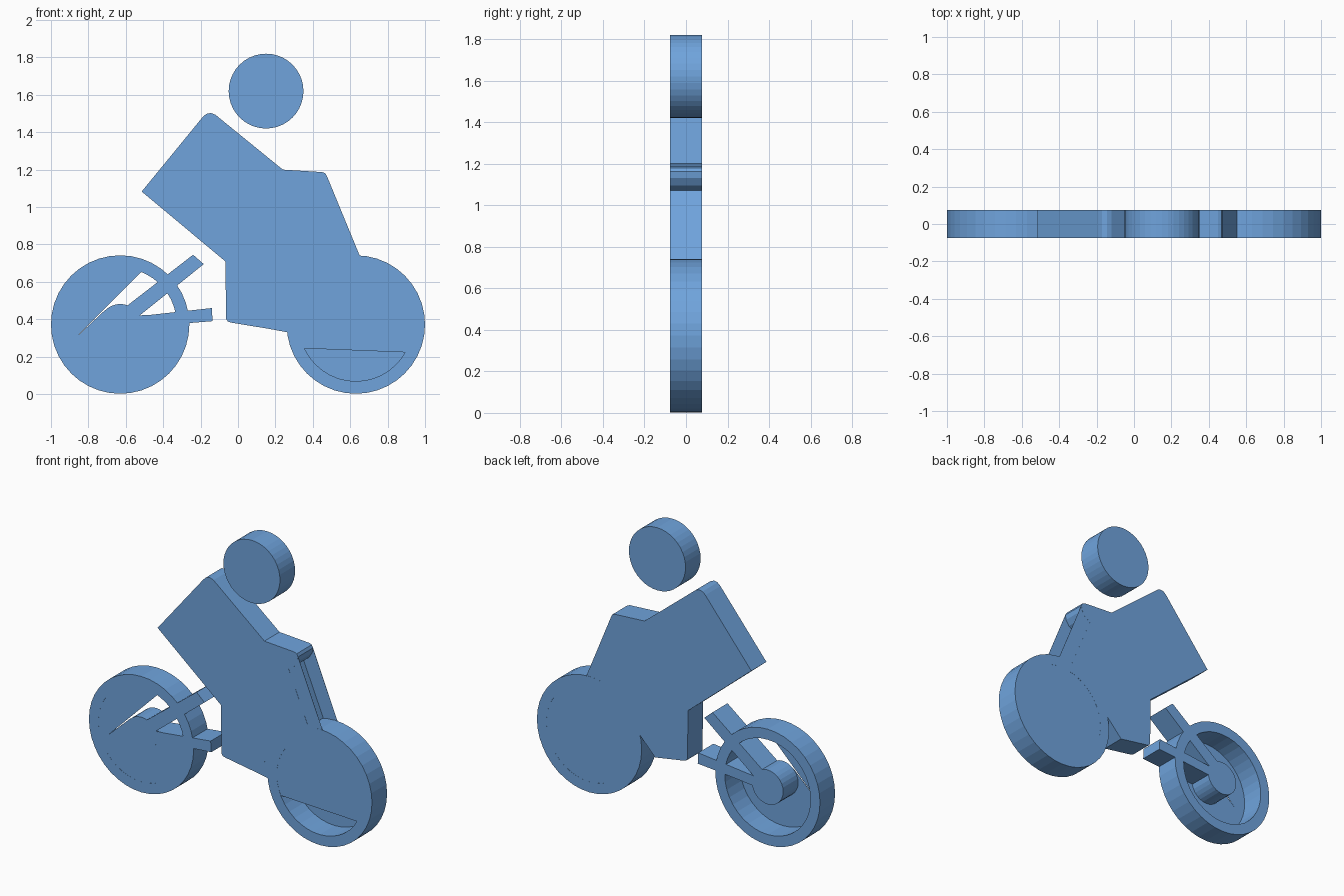
import bpy
import bmesh
from math import cos, sin, pi

if "Cube" in bpy.data.objects:
    bpy.data.objects.remove(bpy.data.objects["Cube"], do_unlink=True)

DEPTH = 0.152
SKIN = 0.001
FRONT = -DEPTH / 2 + SKIN
BACK = -FRONT

blue = bpy.data.materials.new("sky_blue")
blue.use_nodes = True
blue.diffuse_color = (0.16, 0.37, 0.72, 1)
blue.node_tree.nodes["Principled BSDF"].inputs["Base Color"].default_value = blue.diffuse_color


def circle(cx, cz, r, n=40):
    return [(cx + r * cos(2 * pi * i / n), cz + r * sin(2 * pi * i / n)) for i in range(n)]


def plate(name, outline, holes=(), y=0.0, thickness=DEPTH):
    """Fill an XZ outline with optional holes and thicken it along Y."""
    bm = bmesh.new()
    for loop in (outline, *holes):
        verts = [bm.verts.new((x, y, z)) for x, z in loop]
        for a, b in zip(verts, verts[1:] + verts[:1]):
            bm.edges.new((a, b))
    bmesh.ops.triangle_fill(bm, edges=bm.edges[:], use_beauty=True, normal=(0, -1, 0))
    bmesh.ops.recalc_face_normals(bm, faces=bm.faces[:])
    mesh = bpy.data.meshes.new(name)
    bm.to_mesh(mesh)
    bm.free()
    mesh.materials.append(blue)
    obj = bpy.data.objects.new(name, mesh)
    bpy.context.collection.objects.link(obj)
    mod = obj.modifiers.new("thickness", "SOLIDIFY")
    mod.thickness = thickness
    mod.offset = 0
    return obj


WHEEL_X, WHEEL_Z, RIM, INNER, COVER = 0.63, 0.372, 0.37, 0.303, 0.33

# Both wheel rims
for name, side in (("slotted_wheel_rim", -1), ("covered_wheel_rim", 1)):
    plate(name, circle(side * WHEEL_X, WHEEL_Z, RIM),
          [circle(side * WHEEL_X, WHEEL_Z, INNER)])

# Hub and two arms of the slotted wheel
plate("hub", circle(-WHEEL_X, WHEEL_Z, 0.11, 28))
plate("upper_arm_bar", [(-0.66, 0.42), (-0.59, 0.475), (-0.24, 0.745),
                        (-0.183, 0.695), (-0.53, 0.417), (-0.6, 0.37)])
plate("lower_arm_bar", [(-0.63, 0.41), (-0.53, 0.417), (-0.14, 0.46),
                        (-0.136, 0.39), (-0.26, 0.38), (-0.62, 0.345)])

# Thin front cover with a slit and a wedge opening
slit = [(-0.87, 0.30), (-0.51, 0.66), (-0.46, 0.64), (-0.40, 0.60),
        (-0.60, 0.45), (-0.71, 0.45)]
wedge = [(-0.55, 0.42), (-0.38, 0.565), (-0.34, 0.51), (-0.32, 0.43)]
plate("slotted_wheel_cover", circle(-WHEEL_X, WHEEL_Z, COVER), [slit, wedge], FRONT, SKIN)

# Covers of the other wheel: full at the back, cut by a low chord at the front
plate("covered_wheel_back", circle(WHEEL_X, WHEEL_Z, COVER), (), BACK, SKIN)
upper = [(x, z) for x, z in circle(WHEEL_X, WHEEL_Z, COVER, 80)
         if z > 0.23 - 0.048 * (x - 0.36)]
plate("covered_wheel_front", upper, (), FRONT, SKIN)

# Rider's body with the fork and foot in one silhouette
body = [(-0.515, 1.083), (-0.19, 1.48), (-0.17, 1.498), (-0.145, 1.503), (-0.12, 1.493),
        (0.24, 1.2), (0.45, 1.187), (0.468, 1.18), (0.477, 1.162), (0.472, 1.13),
        (0.45, 1.095), (0.41, 1.07), (0.55, 0.735), (0.28, 0.47), (0.165, 0.349),
        (-0.035, 0.382), (-0.055, 0.388), (-0.063, 0.402), (-0.068, 0.71)]
plate("rider_body", body)

# Thin webs bridging the hollows of the silhouette
fork_web = [(0.45, 1.16), (0.477, 1.162), (0.65, 0.742), (0.55, 0.72), (0.40, 1.07)]
for name, y in (("fork_web_front", FRONT), ("fork_web_back", BACK)):
    plate(name, fork_web, (), y, SKIN)
plate("foot_web", [(0.16, 0.35), (0.262, 0.331), (0.30, 0.40), (0.28, 0.47), (0.2, 0.42)],
      (), FRONT, SKIN)

# Head
plate("head", circle(0.15, 1.62, 0.2))
